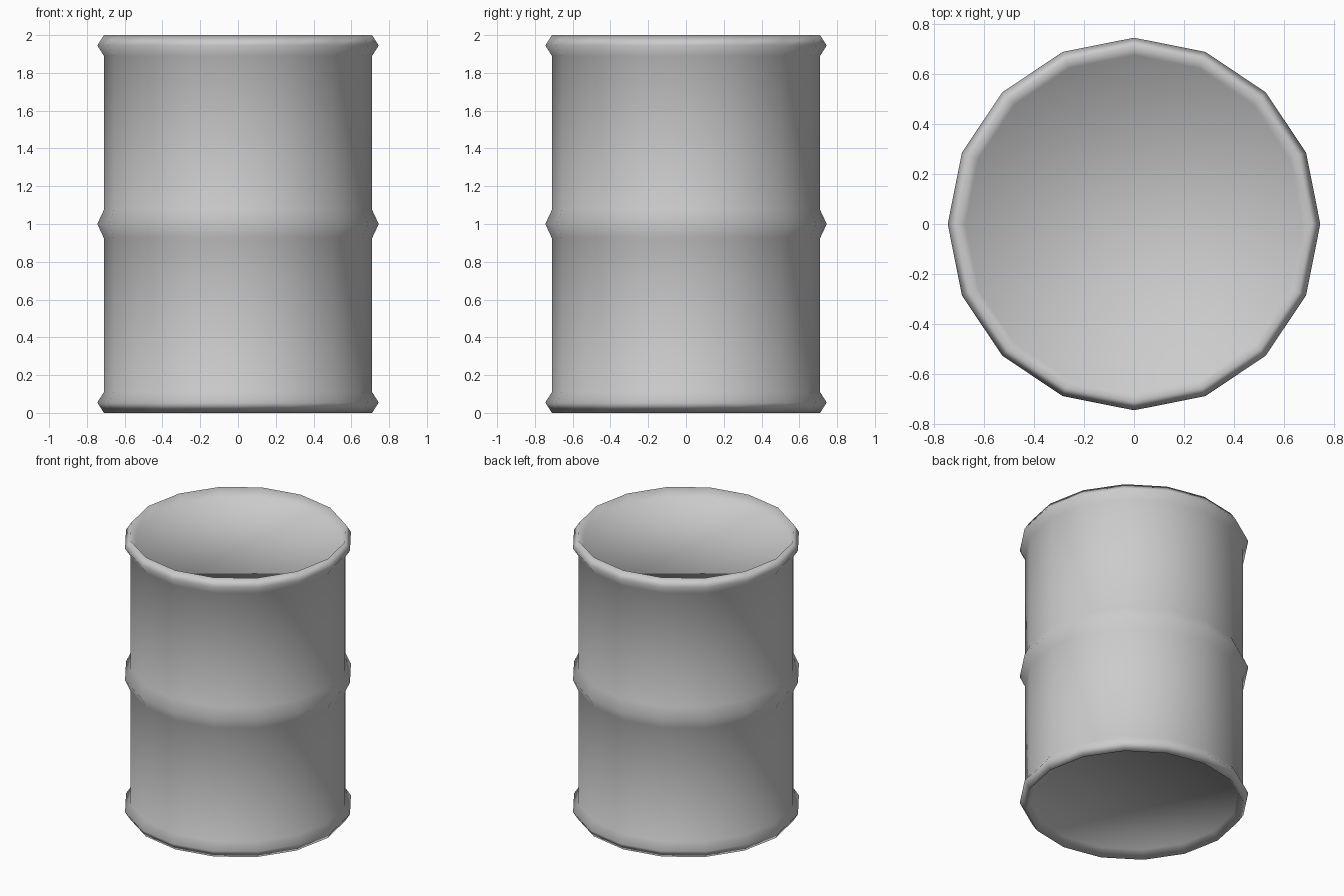
import bpy, bmesh
from math import cos, sin, tau

default = bpy.data.objects.get("Cube")
if default:
    bpy.data.objects.remove(default, do_unlink=True)

SIDES = 16
BODY, BULGE, INNER = 0.71, 0.745, 0.675   # wall, ridge and end plate radii
HEIGHT, BEVEL = 2.0, 0.055                # overall height, slope of each rim

# Plain grey finish
grey = bpy.data.materials.new("plain grey")
colour = (0.6, 0.6, 0.6, 1)
grey.use_nodes = True
grey.diffuse_color = colour
grey.node_tree.nodes["Principled BSDF"].inputs["Base Color"].default_value = colour

# Lower half profile: end plate edge, sloped bottom rim, wall
lower = [(INNER, BEVEL), (BODY, 0), (BULGE, BEVEL),
         (BODY, 2 * BEVEL), (BODY, 0.925)]
upper = [(r, HEIGHT - z) for r, z in reversed(lower)]
profile = lower + [(BULGE, HEIGHT / 2)] + upper   # middle ridge between halves

# Barrel: the profile turned around the z axis
bm = bmesh.new()
rings = [[bm.verts.new((r * cos(tau * i / SIDES), r * sin(tau * i / SIDES), z))
          for i in range(SIDES)] for r, z in profile]
for a, b in zip(rings, rings[1:]):
    for i in range(SIDES):
        j = (i + 1) % SIDES
        bm.faces.new((a[i], a[j], b[j], b[i]))

# Sunken end plates
bm.faces.new(list(reversed(rings[0])))
bm.faces.new(rings[-1])
bmesh.ops.recalc_face_normals(bm, faces=bm.faces)
for face in bm.faces:
    face.smooth = True

mesh = bpy.data.meshes.new("barrel")
bm.to_mesh(mesh)
bm.free()
mesh.materials.append(grey)
bpy.context.collection.objects.link(bpy.data.objects.new("barrel", mesh))
